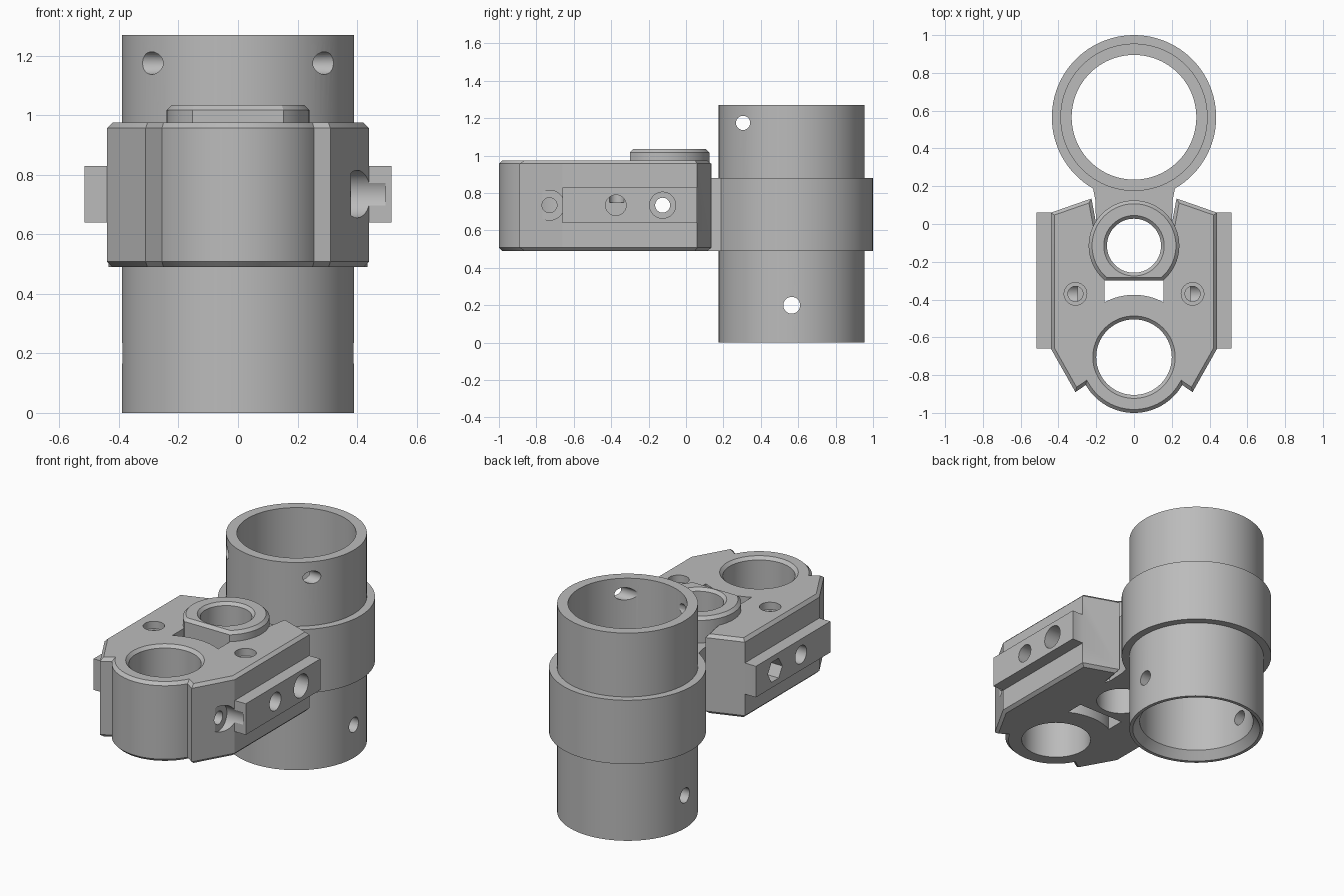
import bpy, bmesh, math
from mathutils import Matrix, Vector

if "Cube" in bpy.data.objects:
    bpy.data.objects.remove(bpy.data.objects["Cube"], do_unlink=True)

grey = bpy.data.materials.new("light_grey")
grey.use_nodes = True
grey.diffuse_color = (0.5, 0.5, 0.5, 1)
grey.node_tree.nodes["Principled BSDF"].inputs["Base Color"].default_value = (0.5, 0.5, 0.5, 1)

TUBE_Y, BORE_Y, PIVOT_Y = 0.565, -0.705, -0.115
LOW, TOP, HOLE_Z = 0.49, 0.975, 0.735


def finish(name, bm):
    bmesh.ops.recalc_face_normals(bm, faces=bm.faces)
    mesh = bpy.data.meshes.new(name)
    bm.to_mesh(mesh)
    bm.free()
    mesh.materials.append(grey)
    ob = bpy.data.objects.new(name, mesh)
    bpy.context.collection.objects.link(ob)
    return ob


def arc(cx, cy, r, start, end, n):
    steps = [math.radians(start + (end - start) * i / n) for i in range(n + 1)]
    return [(cx + r * math.cos(a), cy + r * math.sin(a)) for a in steps]


def prism(name, outline, z0, z1, top=0, bottom=0):
    """Extruded outline with optional chamfers on its rims."""
    bm = bmesh.new()
    face = bm.faces.new([bm.verts.new((x, y, z0)) for x, y in outline])
    ext = bmesh.ops.extrude_face_region(bm, geom=[face])
    for v in ext["geom"]:
        if isinstance(v, bmesh.types.BMVert):
            v.co.z = z1
    for z, width in ((z1, top), (z0, bottom)):
        if width:
            rim = [e for e in bm.edges if all(abs(v.co.z - z) < 1e-5 for v in e.verts)]
            bmesh.ops.bevel(bm, geom=rim, offset=width, segments=1, affect='EDGES')
    return finish(name, bm)


def lathe(name, profile, y, closed=True, n=96):
    """Revolve a radius/height profile around a vertical axis."""
    bm = bmesh.new()
    rings = [[bm.verts.new((px, py, z)) for px, py in arc(0, y, r, 0, 360, n)[:-1]]
             for r, z in profile]
    pairs = list(zip(rings, rings[1:]))
    if closed:
        pairs.append((rings[-1], rings[0]))
    else:
        bm.faces.new(rings[0])
        bm.faces.new(rings[-1])
    for a, b in pairs:
        for i in range(n):
            j = (i + 1) % n
            bm.faces.new((a[i], a[j], b[j], b[i]))
    return finish(name, bm)


def pin(x0, x1, y, z, r, n=32):
    """Sideways round or hexagonal cutter."""
    bm = bmesh.new()
    place = Matrix.Translation(((x0 + x1) / 2, y, z)) @ Matrix.Rotation(math.pi / 2, 4, 'Y')
    bmesh.ops.create_cone(bm, cap_ends=True, segments=n, radius1=r, radius2=r,
                          depth=abs(x1 - x0), matrix=place)
    return finish("cutter", bm)


def combine(ob, others, operation):
    """Apply booleans and remove the helpers."""
    for other in others:
        other.hide_render = True
        mod = ob.modifiers.new("boolean", 'BOOLEAN')
        mod.operation, mod.solver, mod.object = operation, 'EXACT', other
        bpy.context.view_layer.objects.active = ob
        bpy.ops.object.modifier_apply(modifier=mod.name)
        bpy.data.objects.remove(other, do_unlink=True)


def smooth(ob):
    bpy.ops.object.select_all(action='DESELECT')
    ob.select_set(True)
    bpy.context.view_layer.objects.active = ob
    bpy.ops.object.shade_smooth_by_angle(angle=math.radians(25))


# Tube with collar, cross holes and a flared lower rim
tube = lathe("collared_tube", [(0.37, 0), (0.39, 0), (0.39, LOW), (0.435, LOW), (0.435, 0.88),
                               (0.39, 0.88), (0.39, 1.27), (0.33, 1.27), (0.33, 0.05)], TUBE_Y)
combine(tube, [pin(-1, 1, 0.305, 1.175, 0.038), pin(-1, 1, TUBE_Y, 0.2, 0.045)], 'DIFFERENCE')
smooth(tube)

# Clamp body: mirrored outline with rounded nose, teeth and rear notch
side = [(0.2, 0), (0.225, 0.135), (0.44, 0.06), (0.44, -0.66), (0.31, -0.89)]
nose = arc(0, BORE_Y, 0.295, -30, -150, 32)
body = prism("clamp_body", side + nose + [(-x, y) for x, y in reversed(side)],
             LOW, TOP, 0.018, 0.018)

# Slot in front of the pivot barrel
slot = prism("cutter", arc(0, BORE_Y, 0.33, 62, 118, 16) + [(-0.155, -0.25), (0.155, -0.25)], 0, 2)
combine(body, [slot], 'DIFFERENCE')

# Pivot barrel with a flat front, neck to the collar, and side rails
barrel = prism("pivot_barrel", [p for p in arc(0, PIVOT_Y, 0.24, -50.4, 230.4, 64)],
               LOW, 1.035, 0.018)
half_neck = [(0.2, -0.02), (0.205, 0.13), (0.228, 0.24)]
neck = prism("neck", half_neck + [(-x, y) for x, y in reversed(half_neck)], LOW, 0.88)
combine(neck, [lathe("cutter", [(0.43, 0), (0.43, 2)], TUBE_Y, False)], 'DIFFERENCE')
rails = [prism("rail", [(s * x, y) for x, y in
                        ((0.4, -0.66), (0.515, -0.66), (0.515, 0.06), (0.4, 0.06))], 0.64, 0.83)
         for s in (-1, 1)]
combine(body, [barrel, neck] + rails, 'UNION')

# Vertical bores with chamfered mouths
cutters = [
    lathe("cutter", [(0.2, 0), (0.2, TOP - 0.018), (0.228, TOP + 0.01)], BORE_Y, False),
    lathe("cutter", [(0.143, 0), (0.143, 1.018), (0.17, 1.045)], PIVOT_Y, False)]

# Counterbored screw holes in the top face
for s in (-1, 1):
    screw = lathe("cutter", [(0.04, 0.75), (0.04, 0.93), (0.06, 0.93), (0.06, 1.1)], -0.37, False, 32)
    screw.data.transform(Matrix.Translation(Vector((0.31 * s, 0, 0))))
    cutters.append(screw)
    cutters.append(pin(s * 0.3, s * 0.6, -0.375, HOLE_Z, 0.055))

# Cross bolt with round head recess and hexagonal nut recess, and nose clamp screw
cutters += [pin(-0.6, 0.6, -0.125, HOLE_Z, 0.04),
            pin(0.4, 0.6, -0.125, HOLE_Z, 0.07),
            pin(-0.6, -0.4, -0.125, HOLE_Z, 0.07, 6),
            pin(0.38, 0.495, -0.73, HOLE_Z, 0.08),
            pin(0.12, 0.45, -0.73, HOLE_Z, 0.04)]
combine(body, cutters, 'DIFFERENCE')
smooth(body)
